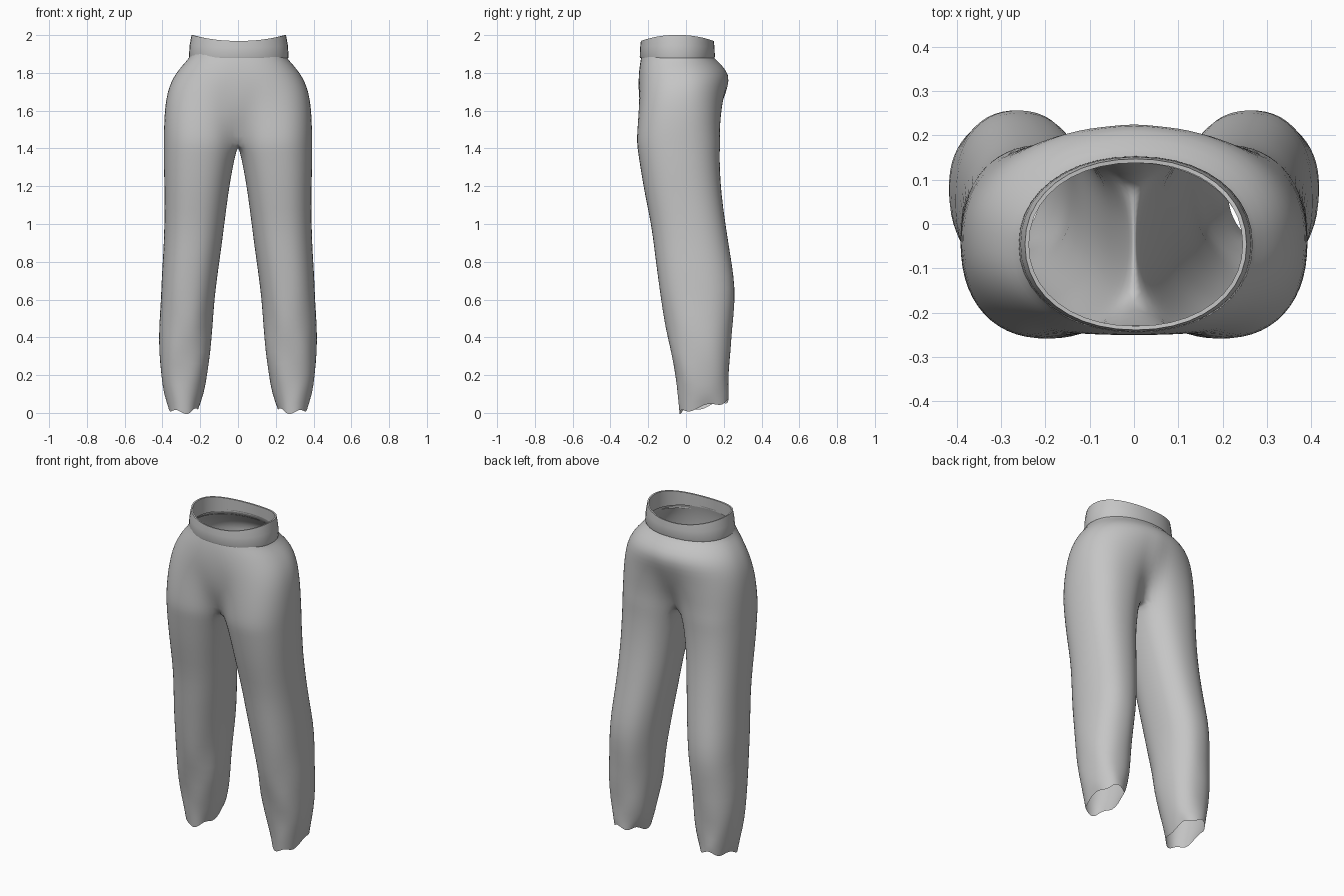
import bpy, bmesh, math

if "Cube" in bpy.data.objects:
    bpy.data.objects.remove(bpy.data.objects["Cube"])

grey = bpy.data.materials.new("cloth grey")
grey.diffuse_color = (0.56, 0.56, 0.56, 1)
grey.use_nodes = True
grey.node_tree.nodes["Principled BSDF"].inputs["Base Color"].default_value = grey.diffuse_color

ARC, INNER = 22, 8           # outer steps, inner-thigh steps of one leg ring
OPEN = math.radians(145)     # where the outer arc meets the inner thigh

# leg rows: z, inner x, outer x, front y, back y
LEGS = [(0.04, .21, .37, -.035, .225), (0.10, .185, .39, -.045, .225),
        (0.20, .16, .41, -.055, .225), (0.32, .145, .42, -.08, .235),
        (0.45, .14, .415, -.108, .247), (0.60, .125, .408, -.133, .262),
        (0.72, .11, .405, -.15, .255), (0.86, .09, .395, -.168, .232),
        (1.00, .072, .39, -.185, .21), (1.16, .052, .39, -.22, .188),
        (1.30, .028, .393, -.243, .18), (1.38, .010, .393, -.255, .18)]
# hip rows: z, outer x, front y, back y, torso blend, centre front y, centre back y
HIPS = [(1.43, .393, -.262, .182, 0, -.165, .085),
        (1.50, .393, -.265, .187, .2, -.20, .12),
        (1.58, .390, -.265, .200, .45, -.235, .165),
        (1.66, .382, -.262, .212, .7, -.25, .20),
        (1.73, .365, -.258, .226, .9, -.252, .225),
        (1.79, .335, -.252, .228, 1, -.25, .23),
        (1.84, .295, -.246, .192, 1, -.245, .192),
        (1.88, .257, -.238, .145, 1, -.238, .145),
        (1.91, .248, -.230, .138, 1, -.230, .138)]


def power(v, e):
    return math.copysign(abs(v) ** e, v)


def leg_point(a, x0, x1, y0, y1, e=0.88):
    return ((x0 + x1) / 2 + (x1 - x0) / 2 * power(math.cos(a), e),
            (y0 + y1) / 2 + (y1 - y0) / 2 * power(math.sin(a), e))


def torso_point(t, xo, y0, y1):
    e = 0.82 if t < math.pi / 2 else 0.97       # squarer in front
    return (xo * abs(math.sin(t)) ** e,
            (y0 + y1) / 2 - (y1 - y0) / 2 * power(math.cos(t), e))


def finish(ob, levels, angle):
    if levels:
        ob.modifiers.new("smooth", 'SUBSURF').levels = levels
        ob.modifiers["smooth"].render_levels = levels
    ob.data.materials.append(grey)
    bpy.context.view_layer.objects.active = ob
    ob.select_set(True)
    bpy.ops.object.shade_smooth_by_angle(angle=math.radians(angle))
    ob.select_set(False)


def make_object(name, bm):
    bmesh.ops.recalc_face_normals(bm, faces=bm.faces[:])
    me = bpy.data.meshes.new(name)
    bm.to_mesh(me)
    bm.free()
    ob = bpy.data.objects.new(name, me)
    bpy.context.collection.objects.link(ob)
    return ob


# one half of the trousers: closed rings up the leg, open arcs round the hip
bm = bmesh.new()
rings = []
angles = [-OPEN + 2 * OPEN * i / ARC for i in range(ARC + 1)]
angles += [OPEN + (2 * math.pi - 2 * OPEN) * i / INNER for i in range(1, INNER)]
for k, (z, x0, x1, y0, y1) in enumerate(LEGS):
    ring = []
    for a in angles:
        x, y = leg_point(a, x0, x1, y0, y1)
        h = z
        if k == 0:      # uneven hem, lower in front
            h = .033 + .03 * math.sin(a) + .012 * math.sin(5 * a + 1)
        elif k < 5:     # soft folds above the hem
            x += .005 * math.sin(3 * a + 2 * k)
            y += .005 * math.sin(4 * a + 3 * k)
        ring.append(bm.verts.new((x, y, h)))
    rings.append(ring)

for k, (z, xo, y0, y1, w, cf, cb) in enumerate(HIPS):
    ring = []
    for i in range(ARC + 1):
        lx, ly = leg_point(angles[i], 0, xo, y0, y1)
        tx, ty = torso_point(math.pi * i / ARC, xo, y0, y1)
        x, y = lx + (tx - lx) * w, ly + (ty - ly) * w
        if i in (0, ARC):
            x, y = 0, (cf if i == 0 else cb)
        ring.append(bm.verts.new((x, y, z)))
    if k == 0:          # crotch seam shared by both legs
        for i in range(1, INNER):
            f = i / INNER
            ring.append(bm.verts.new((0, cb + (cf - cb) * f,
                                      z - .02 * math.sin(math.pi * f))))
    rings.append(ring)

for lo, hi in zip(rings, rings[1:]):
    closed = len(hi) > ARC + 1
    n = len(lo) if closed else ARC
    for i in range(n):
        j = (i + 1) % len(lo)
        bm.faces.new((lo[i], lo[j], hi[j], hi[i]))
trousers = make_object("trouser_legs", bm)
mirror = trousers.modifiers.new("mirror", 'MIRROR')
mirror.use_clip = True
mirror.merge_threshold = 0.0005
finish(trousers, 1, 60)

# waistband: outer wall, rim, inner wall; rim dips at front and back
bm = bmesh.new()
SEG = 40
rows = []
for z, rx, ry, dip in [(1.878, .262, .196, 0), (1.886, .264, .199, 0),
                       (1.94, .26, .197, .006), (1.985, .25, .193, .016),
                       (1.984, .241, .184, .016), (1.90, .243, .186, 0)]:
    row = []
    for i in range(SEG):
        a = 2 * math.pi * i / SEG
        x, y = power(math.cos(a), .94) * rx, power(math.sin(a), .94) * ry
        row.append(bm.verts.new((x + .004, y - .046, z + dip * math.cos(2 * a))))
    rows.append(row)
for lo, hi in zip(rows, rows[1:]):
    for i in range(SEG):
        j = (i + 1) % SEG
        bm.faces.new((lo[i], lo[j], hi[j], hi[i]))
finish(make_object("waistband", bm), 0, 40)
